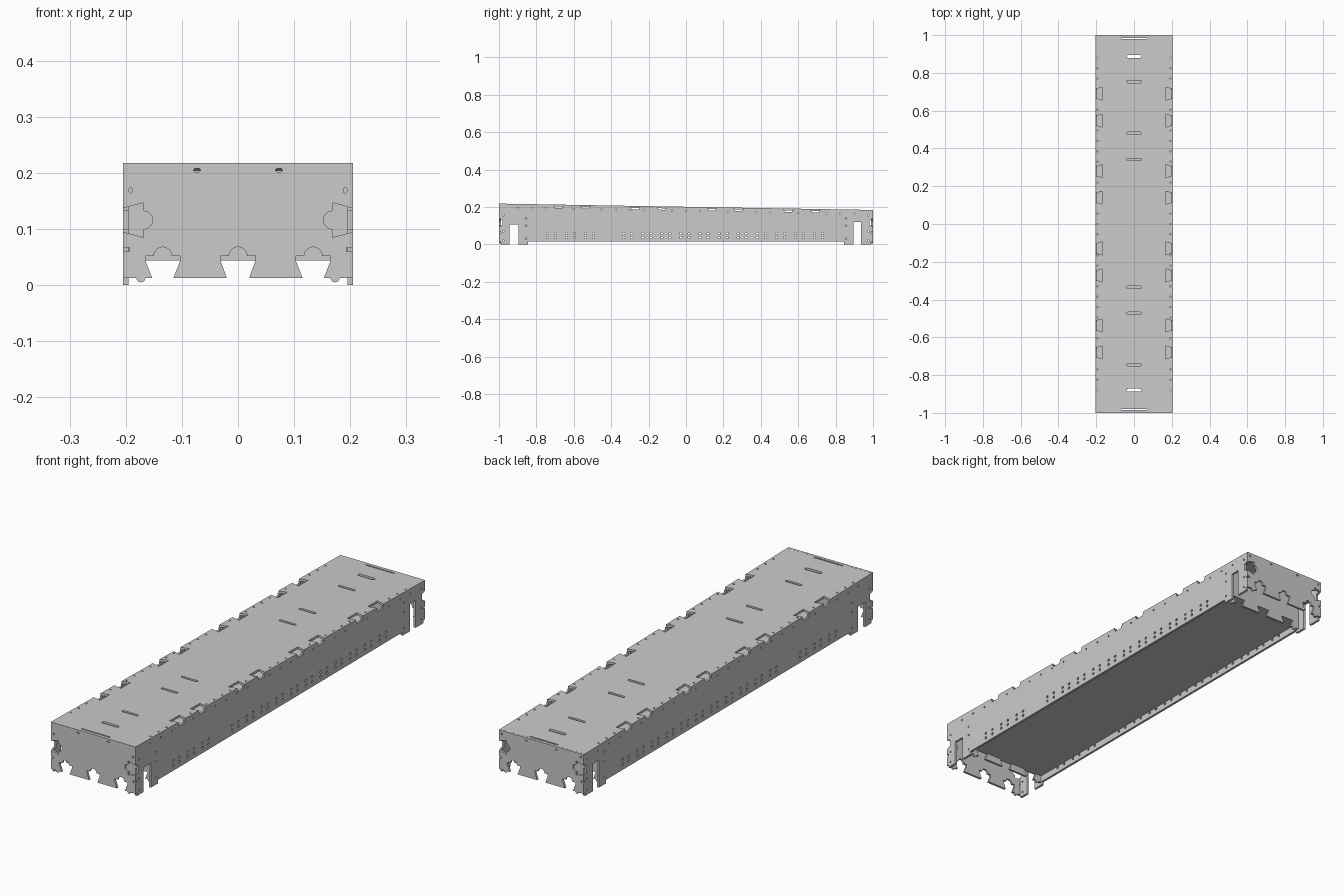
import bpy, math
from mathutils import Matrix

if "Cube" in bpy.data.objects:
    bpy.data.objects.remove(bpy.data.objects["Cube"])

T = 0.01                                   # sheet thickness
SLOPE = -0.017                             # fall of the top towards the back
NOTCH_Y = [-0.68, -0.537, -0.272, -0.129, 0.139, 0.28, 0.547, 0.69]


def top_z(y):
    return 0.201 + SLOPE * y


def arc(cx, cy, r, a0, a1, n=10):
    return [(cx + r * math.cos(math.radians(a0 + (a1 - a0) * i / n)),
             cy + r * math.sin(math.radians(a0 + (a1 - a0) * i / n))) for i in range(n + 1)]


def hole(cx, cy, r, n=10):
    return arc(cx, cy, r, 0, 360, n)[:-1]


def slot(cx, cy, hx, hy):
    r = min(hx, hy)
    if hx > hy:
        return arc(cx + hx - r, cy, r, -90, 90, 6) + arc(cx - hx + r, cy, r, 90, 270, 6)
    return arc(cx, cy + hy - r, r, 0, 180, 6) + arc(cx, cy - hy + r, r, 180, 360, 6)


def panel(name, loops, matrix, thick=T):
    """Flat sheet: first loop is the outline, the rest are holes."""
    cu = bpy.data.curves.new(name, 'CURVE')
    cu.dimensions = '2D'
    cu.fill_mode = 'BOTH'
    cu.extrude = thick / 2
    for pts in loops:
        s = cu.splines.new('POLY')
        s.points.add(len(pts) - 1)
        for p, (x, y) in zip(s.points, pts):
            p.co = (x, y, 0, 1)
        s.use_cyclic_u = True
        s.use_smooth = False
    tmp = bpy.data.objects.new(name + "_curve", cu)
    bpy.context.collection.objects.link(tmp)
    dg = bpy.context.evaluated_depsgraph_get()
    me = bpy.data.meshes.new_from_object(tmp.evaluated_get(dg))
    bpy.data.objects.remove(tmp)
    me.transform(matrix)
    me.name = name
    ob = bpy.data.objects.new(name, me)
    bpy.context.collection.objects.link(ob)
    return ob


def xz(y):                                 # upright sheet across the box
    return Matrix.Translation((0, y, 0)) @ Matrix.Rotation(math.pi / 2, 4, 'X')


def yz(x):                                 # upright sheet along the box
    return Matrix(((0, 0, 1, x), (1, 0, 0, 0), (0, 1, 0, 0), (0, 0, 0, 1)))


def cross_outline(w, h, outer):
    """Half outline of an end sheet with dovetail cut-outs, mirrored in x."""
    zt = 0.052 if outer else 0.044
    p = arc(0, zt, 0.016, 90, 0) if outer else [(0, zt)]
    p += [(0.031, zt), (0.031, 0.0435), (0.02, 0.013), (0.115, 0.013), (0.103, 0.0435), (0.103, zt)]
    if outer:
        p += arc(0.134, zt, 0.016, 180, 0)
    p += [(0.165, zt), (0.165, 0.0435), (0.153, 0.013)]
    p += arc(0.173, 0.013, 0.008, 180, 360) + [(w, 0.013)]
    if outer:
        p += [(w, 0.06), (0.193, 0.06), (0.193, 0.067), (w, 0.067), (w, 0.095), (0.168, 0.085)]
        p += arc(0.168, 0.116, 0.016, 270, 90) + [(0.168, 0.147), (w, 0.137)]
    p += [(w, h)]
    return p + [(-x, z) for x, z in reversed(p) if x > 1e-5]


# End sheets and inner bulkheads
for side, label in ((-1, "front"), (1, "back")):
    h = top_z(side)
    holes = []
    for s in (-1, 1):
        holes += [slot(s * 0.073, h - 0.013, 0.006, 0.003), slot(s * 0.191, 0.169, 0.003, 0.005)]
    panel(label + "_end_panel", [cross_outline(0.205, h, True)] + holes, xz(side * (1 - T / 2)))
    yb = side * 0.855
    panel(label + "_bulkhead", [cross_outline(0.195, top_z(yb) - T - 0.001, False)], xz(yb))

# Long side sheets with leg slots, edge notches and bolt holes
E = 1 - T
outline = [(-E, 0), (-0.945, 0), (-0.945, 0.107), (-0.895, 0.107), (-0.895, 0), (-0.845, 0),
           (-0.845, 0.015), (0.845, 0.015), (0.845, 0), (0.895, 0), (0.895, 0.12),
           (0.935, 0.12), (0.935, 0), (E, 0)]
outline += [(E, 0.1), (E - 0.01, 0.1), (E - 0.01, 0.132), (E, 0.132), (E, top_z(E) - T)]
for y in reversed(NOTCH_Y):
    for dy, d in ((0.02, 0), (0.02, 0.008), (-0.02, 0.008), (-0.02, 0)):
        outline.append((y + dy, top_z(y + dy) - T - d))
outline += [(-E, top_z(-E) - T), (-E, 0.132), (0.01 - E, 0.132), (0.01 - E, 0.1), (-E, 0.1)]
holes = []
for k in range(15):
    if k != 3:
        for dy in (0, 0.043):
            holes += [hole(-0.741 + 0.102 * k + dy, z, 0.006) for z in (0.037, 0.058)]
for s in (-1, 1):
    holes += [hole(s * 0.855, z, 0.004, 8) for z in (0.03, 0.1, 0.14)]
    holes += [hole(s * 0.975, z, 0.004, 8) for z in (0.02, 0.07, 0.155)]
for i in range(25):
    y = -0.9 + 0.075 * i
    if all(abs(y - n) > 0.027 for n in NOTCH_Y):
        holes.append(hole(y, top_z(y) - 0.022, 0.004, 8))
for s, label in ((-1, "left"), (1, "right")):
    panel(label + "_side_panel", [outline] + holes, yz(s * (0.205 - T / 2)))

# Sloping top sheet with dovetail notches, slots and screw holes
edge = [(0.205, -E)]
for y in NOTCH_Y:
    edge += [(0.205, y - 0.024), (0.168, y - 0.034), (0.168, y + 0.034), (0.205, y + 0.024)]
edge.append((0.205, E))
holes = []
for y, hy in ((0.888, 0.008), (0.753, 0.006), (0.48, 0.006), (0.342, 0.006),
              (-0.335, 0.006), (-0.473, 0.006), (-0.745, 0.006), (-0.88, 0.008)):
    holes.append(slot(0, y, 0.04, hy))
for s in (-1, 1):
    holes.append(slot(0, s * 0.982, 0.07, 0.003))
    for i in range(33):
        y = -0.88 + 0.055 * i
        if all(abs(y - n) > 0.036 for n in NOTCH_Y):
            holes.append(hole(s * 0.193, y, 0.004, 8))
tilt = Matrix.Translation((0, 0, top_z(0) - T / 2)) @ Matrix.Rotation(math.atan(SLOPE), 4, 'X')
panel("top_panel", [edge + [(-x, y) for x, y in reversed(edge)]] + holes, tilt)

# Inner floor between the bulkheads
panel("floor_panel", [[(-0.195, -0.85), (0.195, -0.85), (0.195, 0.85), (-0.195, 0.85)]],
      Matrix.Translation((0, 0, 0.048)), 0.008)
